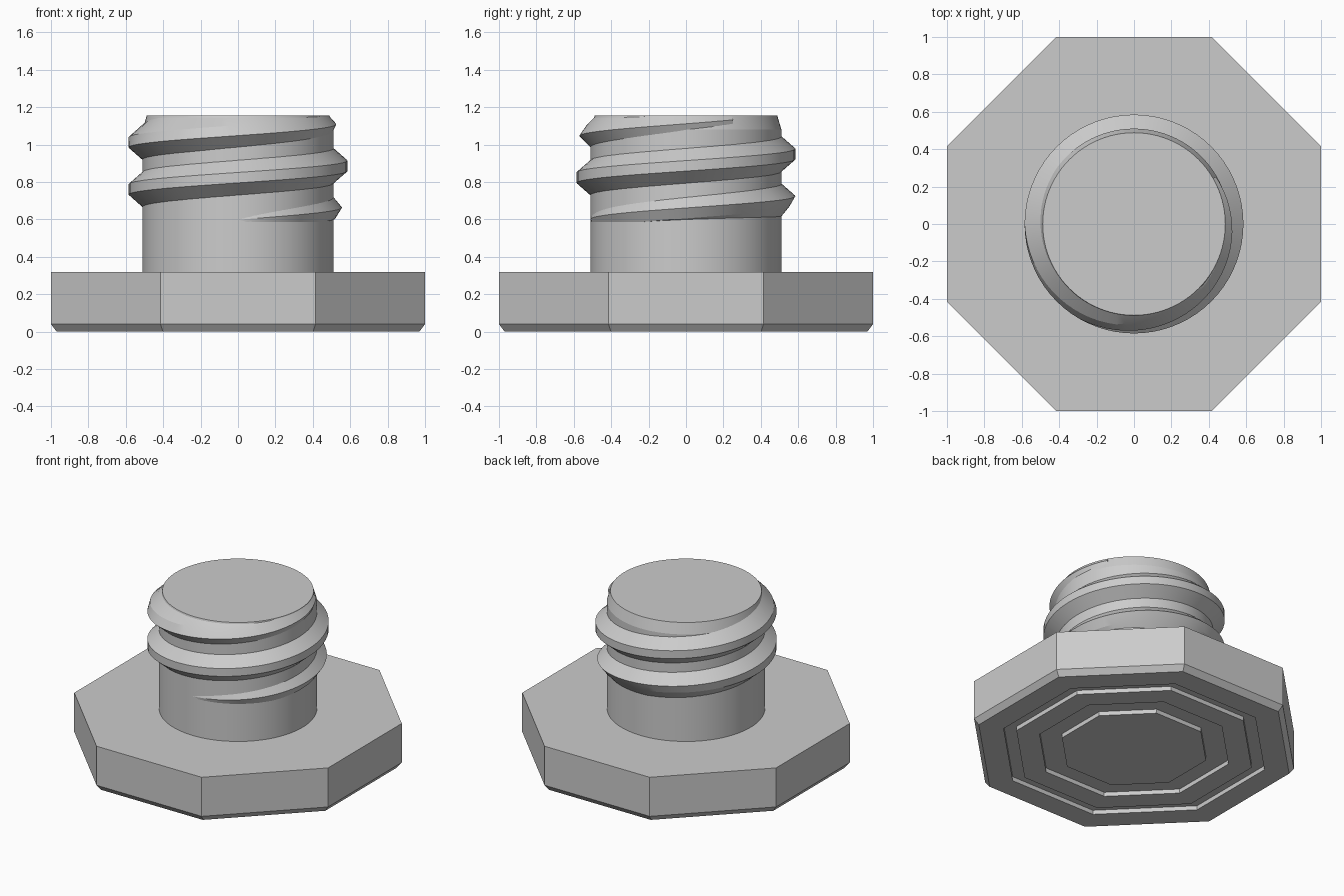
import bpy
import bmesh
from math import cos, sin, pi, radians

cube = bpy.data.objects.get("Cube")
if cube:
    bpy.data.objects.remove(cube)

grey = bpy.data.materials.new("plain grey")
grey.use_nodes = True
grey.diffuse_color = (0.6, 0.6, 0.6, 1)
grey.node_tree.nodes["Principled BSDF"].inputs["Base Color"].default_value = grey.diffuse_color


def loft(name, rings, closed_rings, smooth=False):
    """Skin a list of point rings, capping the first and last."""
    bm = bmesh.new()
    loops = [[bm.verts.new(p) for p in ring] for ring in rings]
    n = len(loops[0])
    for a, b in zip(loops, loops[1:]):
        for i in range(n):
            j = (i + 1) % n
            bm.faces.new((a[i], a[j], b[j], b[i]))
    if closed_rings:
        bm.faces.new(loops[0])
        bm.faces.new(loops[-1])
    bmesh.ops.recalc_face_normals(bm, faces=bm.faces)
    mesh = bpy.data.meshes.new(name)
    bm.to_mesh(mesh)
    bm.free()
    mesh.materials.append(grey)
    obj = bpy.data.objects.new(name, mesh)
    bpy.context.collection.objects.link(obj)
    if smooth:
        bpy.ops.object.select_all(action='DESELECT')
        obj.select_set(True)
        bpy.context.view_layer.objects.active = obj
        bpy.ops.object.shade_smooth_by_angle(angle=radians(12))
    return obj


def turned(profile, sides, offset=0.0):
    """Rings of a regular polygon for each (radius, height) pair."""
    return [[(r * cos(offset + 2 * pi * i / sides), r * sin(offset + 2 * pi * i / sides), z)
             for i in range(sides)] for r, z in profile]


def clamp(v, low=0.0, high=1.0):
    return max(low, min(high, v))


# Octagonal head: chamfered underside with two concentric grooves
k = 1 / cos(pi / 8)
groove = 0.03
profile = [(1, 0.318), (1, 0.04), (0.97, 0)]
for outer, inner in ((0.815, 0.735), (0.59, 0.45)):
    profile += [(outer, 0), (outer, groove), (inner, groove), (inner, 0)]
loft("octagonal_head", turned([(r * k, z) for r, z in profile], 8, pi / 8), True)

# Round shaft with a slightly tapered tip
core = 0.51
top = 1.155
loft("shaft", turned([(core, 0.31), (core, 1.08), (0.488, top)], 96), True, True)

# Helical thread: trapezoid section that fades in at the bottom and out at the top
pitch, height = 0.253, 0.075
sections = []
for deg in range(-90, 751, 5):
    a = radians(deg)
    c = 0.633 + pitch * deg / 360
    upper = clamp((deg + 90) / 150) * clamp((690 - deg) / 150)
    lower = clamp((deg + 30) / 210) * clamp((750 - deg) / 150)
    section = [(0.485, c + 0.115), (core + height * upper, c + 0.028),
               (core + height * lower, c - 0.028), (0.485, c - 0.115)]
    ring = []
    for r, z in section:
        z = clamp(z, 0.585, top - 0.005)
        r = min(r, core + (top - z) * 0.9 - 0.025) if z > 1.1 else r
        ring.append((r * cos(a), r * sin(a), z))
    sections.append(ring)
loft("thread", sections, True, True)
